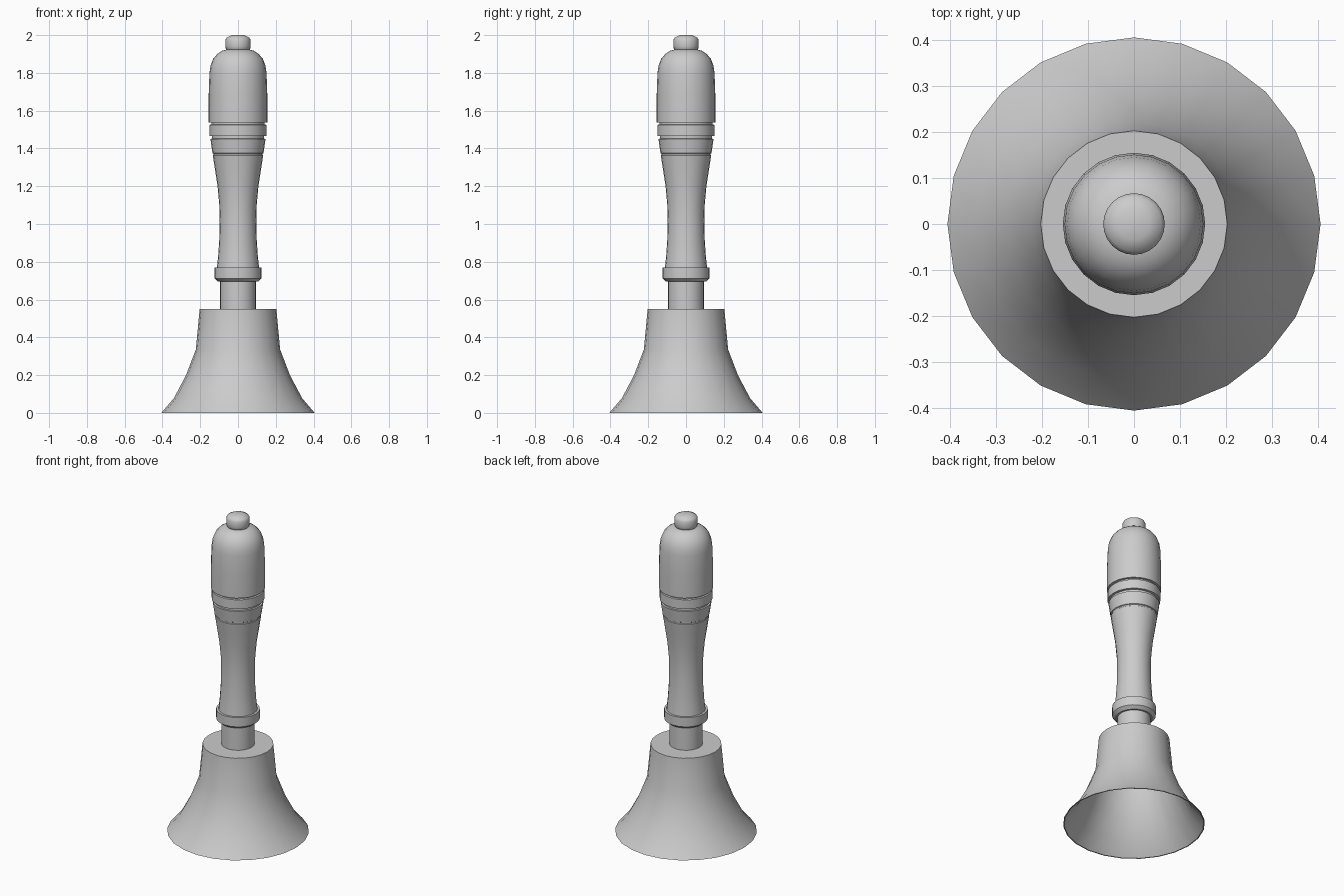
import bpy, bmesh
from math import cos, sin, pi, radians

if "Cube" in bpy.data.objects:
    bpy.data.objects.remove(bpy.data.objects["Cube"])

SIDES = 24


def lathe(name, profile, closed=False, angle=30):
    """Spin (radius, z) points round the z axis; open profiles get flat caps."""
    bm = bmesh.new()
    rings = [[bm.verts.new((r * cos(2 * pi * i / SIDES), r * sin(2 * pi * i / SIDES), z))
              for i in range(SIDES)] for r, z in profile]
    pairs = list(zip(rings, rings[1:]))
    if closed:
        pairs.append((rings[-1], rings[0]))
    else:
        bm.faces.new(rings[0])
        bm.faces.new(rings[-1])
    for a, b in pairs:
        for i in range(SIDES):
            j = (i + 1) % SIDES
            bm.faces.new((a[i], a[j], b[j], b[i]))
    bmesh.ops.recalc_face_normals(bm, faces=bm.faces)
    mesh = bpy.data.meshes.new(name)
    bm.to_mesh(mesh)
    bm.free()
    ob = bpy.data.objects.new(name, mesh)
    bpy.context.collection.objects.link(ob)
    bpy.ops.object.select_all(action='DESELECT')
    ob.select_set(True)
    bpy.context.view_layer.objects.active = ob
    bpy.ops.object.shade_smooth_by_angle(angle=radians(angle))
    return ob


# Flared bell: thin hollow shell with a flat top
outer = [(0.406, 0), (0.34, 0.077), (0.275, 0.2), (0.223, 0.336), (0.203, 0.55)]
inner = [(r - 0.006, z) for r, z in outer[:-1]] + [(0.197, 0.544)]
bell = lathe("bell", outer + [(0.02, 0.55), (0.02, 0.544)] + inner[::-1], closed=True)

# Stem joining bell and handle
lathe("stem", [(0.095, 0.547), (0.095, 0.71)])

# Collar with chamfered underside
lathe("collar", [(0.105, 0.695), (0.125, 0.712), (0.125, 0.77), (0.10, 0.77)])

# Turned grip with narrow waist
lathe("grip", [(0.112, 0.765), (0.105, 0.83), (0.099, 0.92), (0.097, 1.02), (0.099, 1.1),
               (0.108, 1.2), (0.122, 1.29), (0.133, 1.362), (0.130, 1.365), (0.130, 1.372),
               (0.135, 1.375), (0.146, 1.45), (0.138, 1.452), (0.138, 1.475)])

# Ring between the two grooves
lathe("handle_ring", [(0.138, 1.465), (0.151, 1.467), (0.151, 1.525), (0.138, 1.527)])

# Rounded upper handle
lathe("handle_top", [(0.140, 1.52), (0.140, 1.537), (0.155, 1.537), (0.155, 1.69), (0.151, 1.80),
                     (0.145, 1.84), (0.131, 1.875), (0.11, 1.90), (0.085, 1.917), (0.055, 1.925)])

# End knob
lathe("knob", [(0.055, 1.915), (0.064, 1.926), (0.067, 1.94), (0.067, 1.975),
               (0.060, 1.987), (0.034, 2.0)], angle=40)
